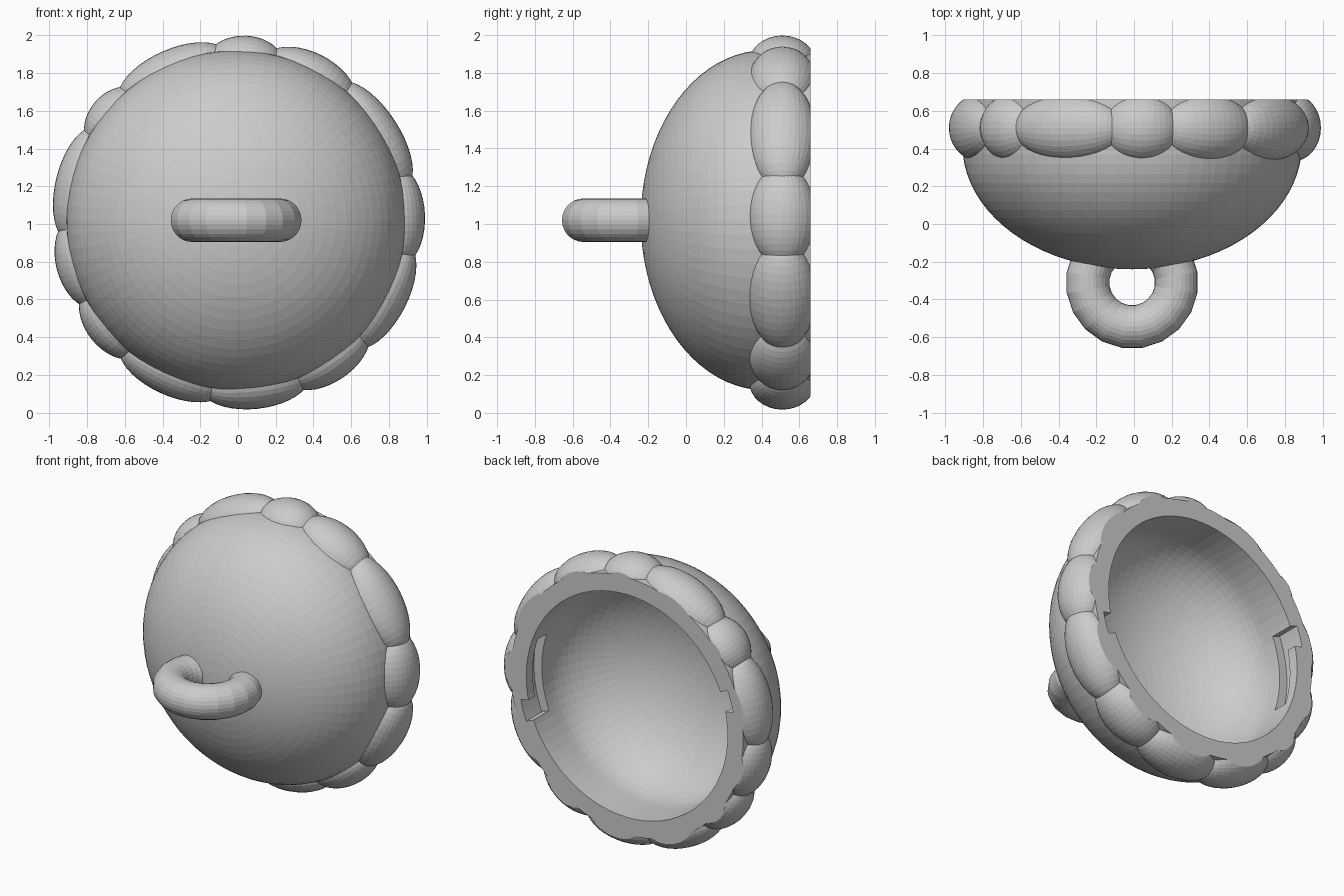
import bpy, bmesh
from math import sin, cos, pi, radians
from mathutils import Matrix, Vector

if "Cube" in bpy.data.objects:
    bpy.data.objects.remove(bpy.data.objects["Cube"])

CX, CZ = -0.01, 1.02      # axis of the dome (runs along y)
RIM_Y = 0.66


def make_object(name, bm):
    bmesh.ops.recalc_face_normals(bm, faces=bm.faces)
    mesh = bpy.data.meshes.new(name)
    bm.to_mesh(mesh)
    bm.free()
    ob = bpy.data.objects.new(name, mesh)
    bpy.context.collection.objects.link(ob)
    return ob


def lathe(name, profile, segments=72):
    """Revolve (radius, y) points about the y axis line through CX, CZ."""
    bm = bmesh.new()
    verts = [bm.verts.new((CX + r, y, CZ)) for r, y in profile]
    edges = [bm.edges.new(p) for p in zip(verts, verts[1:])]
    bmesh.ops.spin(bm, geom=verts + edges, cent=(CX, 0, CZ), axis=(0, 1, 0),
                   angle=2 * pi, steps=segments, use_merge=True)
    bmesh.ops.remove_doubles(bm, verts=bm.verts, dist=1e-5)
    return make_object(name, bm)


def bowl(radius, apex, mid=0.42, n=20):
    """Quarter-ellipse profile from the apex to the widest circle."""
    return [(radius * sin(i / n * pi / 2), mid - (mid - apex) * cos(i / n * pi / 2))
            for i in range(n + 1)]


def sector(name, a0, a1, r0, r1, y0, y1, n=10):
    """Curved block around the dome axis, angles in degrees."""
    bm = bmesh.new()
    rings = []
    for i in range(n + 1):
        a = radians(a0 + (a1 - a0) * i / n)
        rings.append([bm.verts.new((CX + r * cos(a), y, CZ + r * sin(a)))
                      for r, y in ((r0, y0), (r1, y0), (r1, y1), (r0, y1))])
    for p, q in zip(rings, rings[1:]):
        for k in range(4):
            bm.faces.new((p[k], p[(k + 1) % 4], q[(k + 1) % 4], q[k]))
    bm.faces.new(rings[0])
    bm.faces.new(rings[-1])
    return make_object(name, bm)


def boolean(ob, tool, operation, keep=False):
    mod = ob.modifiers.new("bool", 'BOOLEAN')
    mod.operation, mod.solver, mod.object = operation, 'EXACT', tool
    bpy.context.view_layer.objects.active = ob
    bpy.ops.object.modifier_apply(modifier=mod.name)
    if not keep:
        bpy.data.objects.remove(tool)


# Solid dome
shell = lathe("domed_shell", bowl(0.9, -0.24) + [(0.885, 0.75), (0, 0.75)])

# Hanging loop, trimmed where it meets the dome
bm = bmesh.new()
MAJOR, MINOR = 20, 28
grid = []
for i in range(MAJOR):
    a = 2 * pi * (i + 0.5) / MAJOR
    grid.append([])
    for j in range(MINOR):
        b = 2 * pi * j / MINOR
        r = 0.236 + 0.115 * cos(b)
        grid[-1].append(bm.verts.new((CX + r * cos(a), -0.31 + r * sin(a), CZ + 0.115 * sin(b))))
for i in range(MAJOR):
    p, q = grid[i], grid[(i + 1) % MAJOR]
    for j in range(MINOR):
        k = (j + 1) % MINOR
        bm.faces.new((p[j], q[j], q[k], p[k]))
loop = make_object("hanging_loop", bm)
boolean(loop, shell, 'DIFFERENCE', keep=True)

# Irregular ring of rounded beads; angles are the valleys between them
valleys = [98, 77, 50, 16, -11, -43, -69, -99, -130, -153, -178, -210, -230, -262]
for a0, a1 in zip(valleys, valleys[1:]):
    mid, half = radians((a0 + a1) / 2), radians((a0 - a1) / 2)
    bm = bmesh.new()
    bmesh.ops.create_uvsphere(bm, u_segments=32, v_segments=20, radius=1)
    size = Matrix.Diagonal((0.15, 0.178, 1.2 * 0.95 * sin(half), 1))
    place = Matrix.Translation(Vector((0, 0.51, 1.007))) @ Matrix.Rotation(-mid, 4, 'Y')
    bm.transform(place @ Matrix.Translation((0.842, 0, 0)) @ size)
    boolean(shell, make_object("bead", bm), 'UNION')

# Hollow the inside and trim the back flat
cavity = lathe("cavity_cutter", bowl(0.77, -0.11) +
               [(0.77, RIM_Y), (1.3, RIM_Y), (1.3, 1.2), (0, 1.2)])
boolean(shell, cavity, 'DIFFERENCE')

# Two opposite L-shaped twist-lock slots: entry notch plus channel
for turn in (0, 180):
    for a0, a1, y1 in ((-22, -12, 0.72), (-22, 18, 0.59)):
        boolean(shell, sector("slot_cutter", turn + a0, turn + a1, 0.70, 0.83, 0.49, y1),
                'DIFFERENCE')
